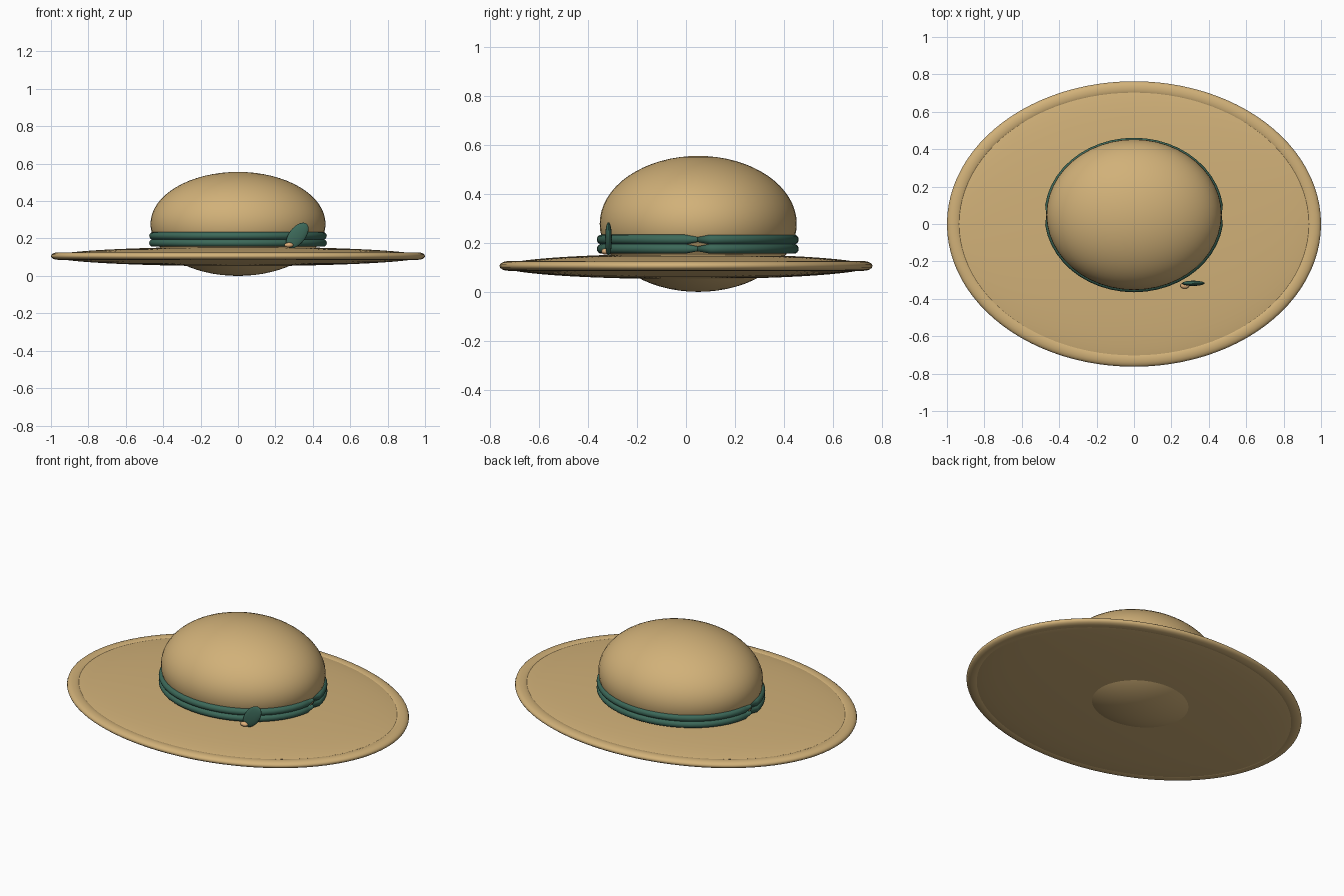
import bpy, math
from mathutils import Matrix, Vector

if "Cube" in bpy.data.objects:
    bpy.data.objects.remove(bpy.data.objects["Cube"], do_unlink=True)


def material(name, rgb):
    mat = bpy.data.materials.new(name)
    mat.use_nodes = True
    colour = (*rgb, 1)
    mat.diffuse_color = colour
    mat.node_tree.nodes["Principled BSDF"].inputs["Base Color"].default_value = colour
    return mat


straw = material("straw", (0.64, 0.44, 0.19))
green = material("ribbon green", (0.045, 0.14, 0.10))
amber = material("amber", (0.72, 0.42, 0.19))


def finish(obj, name, mat):
    obj.name = name
    obj.data.materials.append(mat)
    obj.data.polygons.foreach_set("use_smooth", [True] * len(obj.data.polygons))
    return obj


def ellipsoid(name, mat, centre, radii, tilt=0, segments=48, rings=32):
    bpy.ops.mesh.primitive_uv_sphere_add(segments=segments, ring_count=rings,
                                         location=centre, rotation=(0, tilt, 0))
    obj = finish(bpy.context.object, name, mat)
    obj.scale = radii
    return obj


def sweep(name, mat, centre, radii, tube, start, end, steps, closed=False, pinch=1.0):
    """Elliptical tube around an oval; open ends are pinched."""
    sides = 16
    verts, faces = [], []
    rows = steps if closed else steps + 1
    for i in range(rows):
        a = start + (end - start) * i / steps
        normal = Vector((math.cos(a) / radii[0], math.sin(a) / radii[1], 0)).normalized()
        base = Vector((radii[0] * math.cos(a), radii[1] * math.sin(a), 0)) + Vector(centre)
        k = pinch if not closed and i in (0, steps) else 1.0
        for j in range(sides):
            b = math.tau * j / sides
            verts.append(base + normal * (tube[0] * k * math.cos(b))
                         + Vector((0, 0, tube[1] * k * math.sin(b))))
    for i in range(steps):
        n = (i + 1) % rows
        for j in range(sides):
            m = (j + 1) % sides
            faces.append((i * sides + j, n * sides + j, n * sides + m, i * sides + m))
    if not closed:
        faces.append(tuple(reversed(range(sides))))
        faces.append(tuple(steps * sides + j for j in range(sides)))
    mesh = bpy.data.meshes.new(name)
    mesh.from_pydata(verts, [], faces)
    obj = bpy.data.objects.new(name, mesh)
    bpy.context.collection.objects.link(obj)
    return finish(obj, name, mat)


# Crown, passing through the brim
ellipsoid("crown", straw, (0, 0.05, 0.278), (0.468, 0.403, 0.278))

# Brim and its rolled edge
ellipsoid("brim", straw, (0, 0, 0.104), (0.985, 0.748, 0.052), segments=96)
sweep("brim_edge", straw, (0, 0, 0.106), (0.962, 0.725), (0.038, 0.02),
      0, math.tau, 96, closed=True)

# Two ribbon cords, each in a front and a back half
for level, z in (("lower", 0.176), ("upper", 0.214)):
    for half, start in (("back", 0), ("front", math.pi)):
        sweep(f"{level}_band_{half}", green, (0, 0.048, z), (0.459, 0.393),
              (0.02, 0.02), start, start + math.pi, 24, pinch=0.5)

# Leaf ornament and bead
ellipsoid("leaf", green, (0.317, -0.317, 0.216), (0.044, 0.014, 0.08),
          tilt=math.radians(38), segments=24, rings=16)
ellipsoid("bead", amber, (0.272, -0.33, 0.165), (0.024, 0.016, 0.013),
          segments=20, rings=12)
